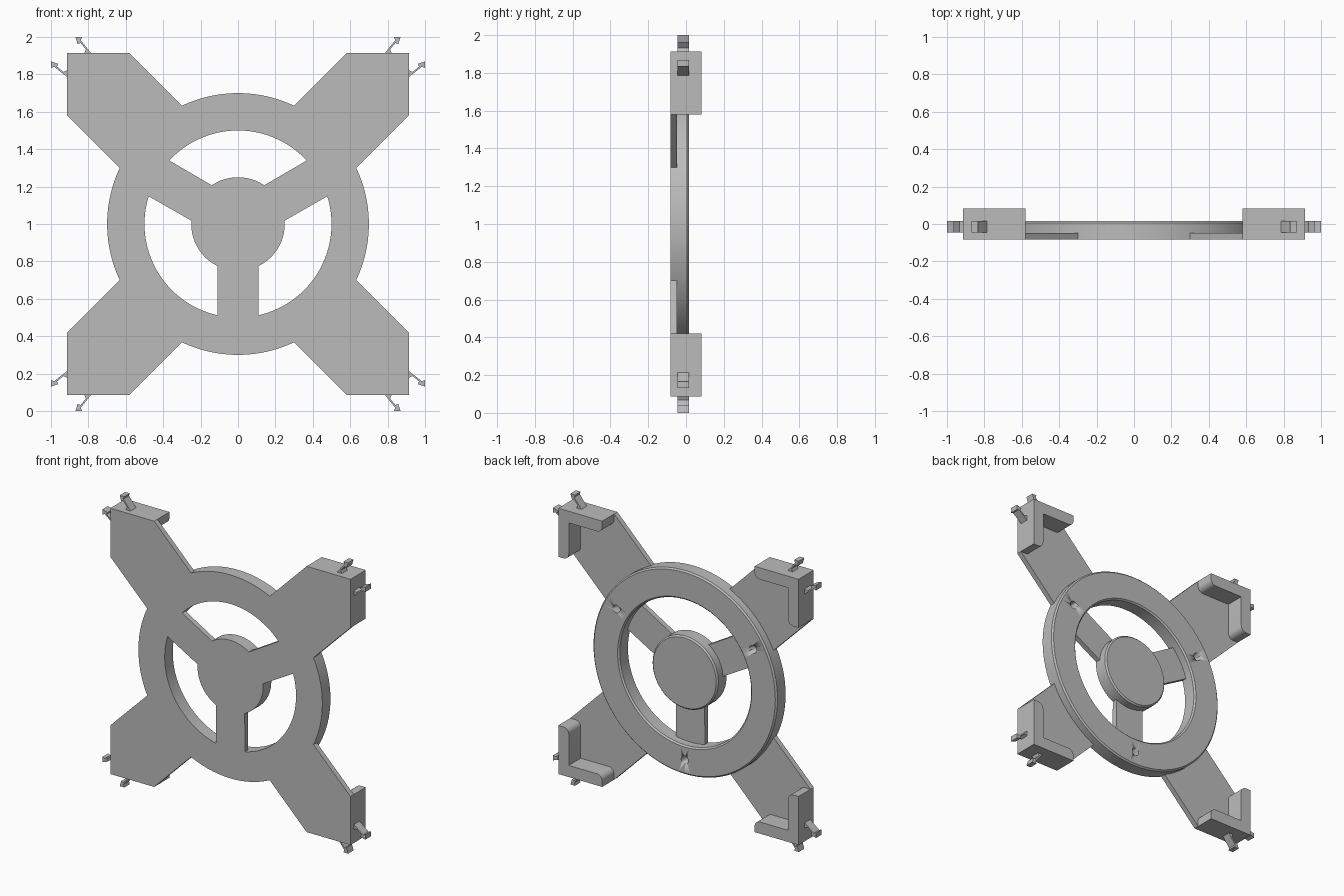
import bpy, bmesh
from math import sin, cos, asin, radians, pi, tau

cube = bpy.data.objects.get("Cube")
if cube:
    bpy.data.objects.remove(cube, do_unlink=True)

grey = bpy.data.materials.new("plain grey")
grey.use_nodes = True
grey.diffuse_color = (0.5, 0.5, 0.5, 1)
grey.node_tree.nodes["Principled BSDF"].inputs["Base Color"].default_value = (0.5, 0.5, 0.5, 1)

MID = 1.0                                   # height of the hub axis
FRONT, PLATE, RIM, BACK = -0.083, -0.047, 0.015, 0.083
CORNER, END = 0.914, 0.58                   # outer corner and end of its walls
HUB_R, IN_R, OUT_R = 0.25, 0.5, 0.7


def finish(name, bm):
    bmesh.ops.recalc_face_normals(bm, faces=bm.faces)
    mesh = bpy.data.meshes.new(name)
    bm.to_mesh(mesh)
    bm.free()
    mesh.materials.append(grey)
    obj = bpy.data.objects.new(name, mesh)
    bpy.context.collection.objects.link(obj)
    bpy.ops.object.select_all(action="DESELECT")
    obj.select_set(True)
    bpy.context.view_layer.objects.active = obj
    bpy.ops.object.shade_smooth_by_angle(angle=radians(30))
    return obj


def prism(name, outline, y0, y1, sx=1, sz=1):
    """Extrude an (x, z) outline around the axis from y0 to y1."""
    bm = bmesh.new()
    face = bm.faces.new([bm.verts.new((sx * x, y0, MID + sz * z)) for x, z in outline])
    new = bmesh.ops.extrude_face_region(bm, geom=[face])["geom"]
    verts = [g for g in new if isinstance(g, bmesh.types.BMVert)]
    bmesh.ops.translate(bm, verts=verts, vec=(0, y1 - y0, 0))
    return finish(name, bm)


def lathe(name, profile, steps=96):
    """Spin a closed (radius, y) profile around the hub axis."""
    bm = bmesh.new()
    rings = [[bm.verts.new((r * cos(tau * i / steps), y, MID + r * sin(tau * i / steps)))
              for r, y in profile] for i in range(steps)]
    for i in range(steps):
        a, b = rings[i], rings[(i + 1) % steps]
        for j in range(len(profile)):
            k = (j + 1) % len(profile)
            bm.faces.new((a[j], a[k], b[k], b[j]))
    return finish(name, bm)


def arc(r, a0, a1, steps=12, cx=0, cz=0):
    return [(cx + r * cos(a0 + (a1 - a0) * i / steps), cz + r * sin(a0 + (a1 - a0) * i / steps))
            for i in range(steps + 1)]


# Rim with chamfered back edges
c = 0.01
rim = lathe("rim", [(IN_R, FRONT), (OUT_R, FRONT), (OUT_R, RIM - c), (OUT_R - c, RIM),
                    (IN_R + c, RIM), (IN_R, RIM - c)])

# Hub disc, chamfered at the back
hub = prism("hub", arc(HUB_R, 0, tau, 64)[:-1], FRONT, RIM)
bm = bmesh.new()
bm.from_mesh(hub.data)
edges = [e for e in bm.edges if all(v.co.y > RIM - 0.001 for v in e.verts)]
bmesh.ops.bevel(bm, geom=edges, offset=c, segments=1, affect="EDGES")
bm.to_mesh(hub.data)
bm.free()

# Three spokes, and a blind screw hole in the rim behind each
for label, angle in (("lower", -pi / 2), ("left", pi / 6), ("right", 5 * pi / 6)):
    h, r = asin(0.11 / HUB_R), asin(0.11 / IN_R)
    prism(label + "_spoke", arc(HUB_R - 0.002, angle - h, angle + h)
          + arc(IN_R + 0.002, angle + r, angle - r), FRONT, PLATE)
    drill = prism("drill", arc(0.027, 0, tau, 24, 0.6 * cos(angle), 0.6 * sin(angle))[:-1],
                  RIM - 0.06, RIM + 0.05)
    drill.hide_render = True
    cut = rim.modifiers.new("screw_hole", "BOOLEAN")
    cut.operation, cut.solver, cut.object = "DIFFERENCE", "EXACT", drill
    bpy.context.view_layer.objects.active = rim
    bpy.ops.object.modifier_apply(modifier=cut.name)
    bpy.data.objects.remove(drill, do_unlink=True)

# Outlines shared by the four corners
half = asin((CORNER - END) / 2 ** 0.5 / OUT_R)
arm = [(END, CORNER), (CORNER, CORNER), (CORNER, END)]
arm += arc(OUT_R - 0.001, pi / 4 - half, pi / 4 + half)

wall, fil = 0.08, 0.04
inner = CORNER - wall
bracket = [(CORNER, CORNER), (CORNER, END)]
bracket += arc(fil, 1.5 * pi, pi, 6, inner + fil, END + fil)
bracket += [(inner, inner)]
bracket += arc(fil, 1.5 * pi, pi, 6, END + fil, inner + fil)
bracket += [(END, CORNER)]

clip = [(0.783, 0.91), (0.84, 0.982), (0.834, 1.0), (0.869, 1.0), (0.857, 0.962),
        (0.842, 0.968), (0.813, 0.933), (0.824, 0.91)]

# Arms, corner brackets and spring clips, mirrored to all four corners
for sx, side in ((1, "left"), (-1, "right")):
    for sz, level in ((1, "upper"), (-1, "lower")):
        tag = level + "_" + side
        prism(tag + "_arm", arm, FRONT, PLATE, sx, sz)
        prism(tag + "_bracket", bracket, PLATE - 0.001, BACK, sx, sz)
        prism(tag + "_end_clip", clip, PLATE + 0.002, RIM, sx, sz)
        prism(tag + "_side_clip", [(z, x) for x, z in clip], PLATE + 0.002, RIM, sx, sz)
